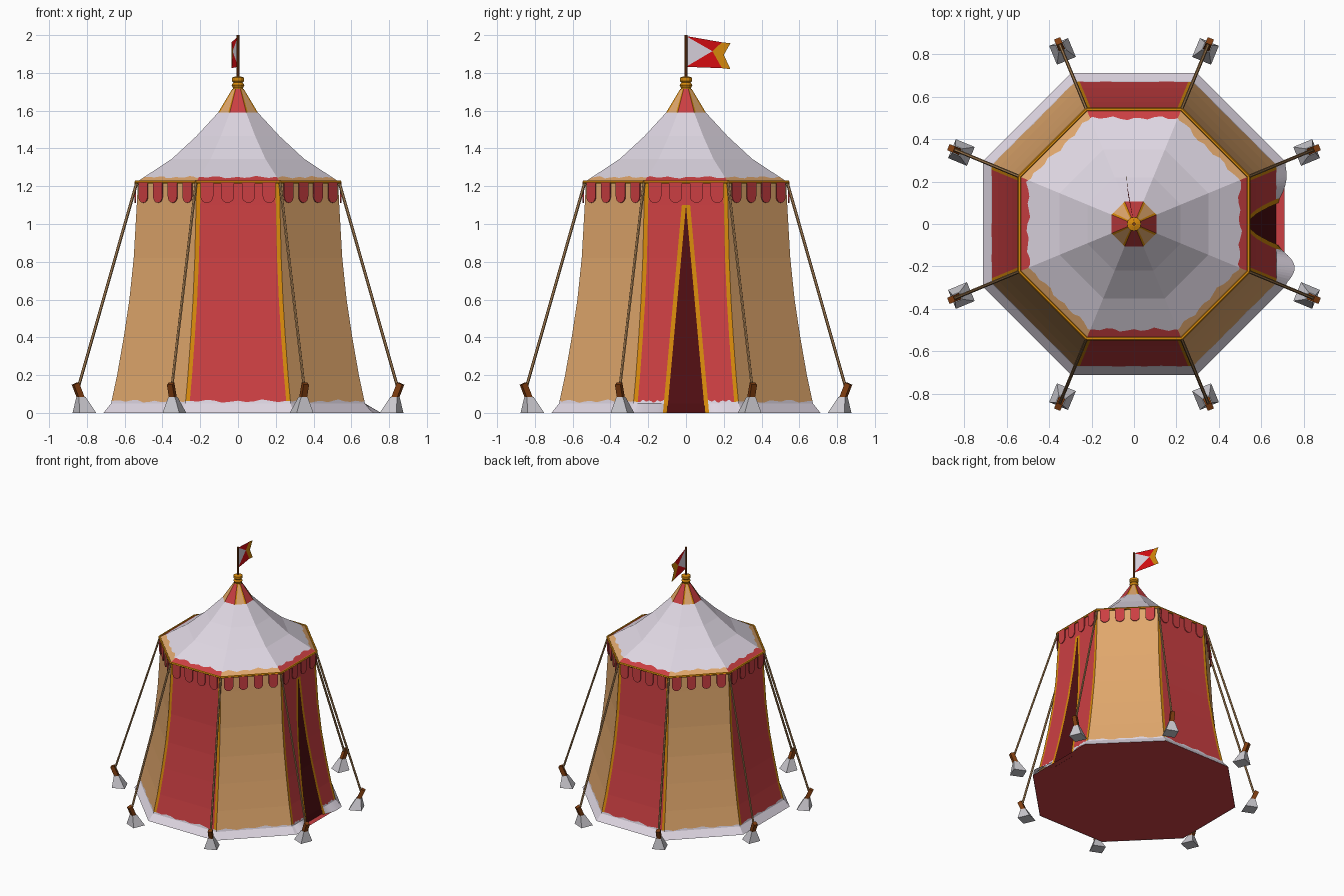
import bpy, bmesh, math
from mathutils import Vector, Matrix

if "Cube" in bpy.data.objects:
    bpy.data.objects.remove(bpy.data.objects["Cube"])

def srgb(r, g, b):
    return tuple(((c / 255 + 0.055) / 1.055) ** 2.4 if c > 10 else c / 3295 for c in (r, g, b)) + (1,)

COL = {'cloth_red': (203, 63, 66), 'cloth_tan': (224, 167, 108), 'cloth_white': (222, 214, 226),
       'gold': (215, 138, 12), 'flag_red': (218, 12, 18), 'dark_inside': (80, 14, 18),
       'wood': (130, 62, 16), 'rope': (176, 134, 88), 'stone': (204, 202, 208)}
MATS = {}
for n, c in COL.items():
    MATS[n] = bpy.data.materials.new(n)
    MATS[n].diffuse_color = srgb(*c)

def build(name, verts, faces, colours, weld=True, recalc=True):
    """Mesh object; colours is one name or one name per face."""
    if isinstance(colours, str):
        colours = [colours] * len(faces)
    used = sorted(set(colours))
    me = bpy.data.meshes.new(name)
    me.from_pydata([tuple(v) for v in verts], [], faces)
    for n in used:
        me.materials.append(MATS[n])
    for p, c in zip(me.polygons, colours):
        p.material_index = used.index(c)
    bm = bmesh.new()
    bm.from_mesh(me)
    if weld:
        bmesh.ops.remove_doubles(bm, verts=bm.verts, dist=1e-5)
    if recalc:
        bmesh.ops.recalc_face_normals(bm, faces=bm.faces)
    bm.to_mesh(me)
    bm.free()
    ob = bpy.data.objects.new(name, me)
    bpy.context.collection.objects.link(ob)
    return ob

def rod(name, p, q, r1, r2, n, colour, turn=0.0):
    """Tapered n-sided bar from p to q."""
    p, q = Vector(p), Vector(q)
    rot = (q - p).to_track_quat('Z', 'Y')
    vs = []
    for c, r in ((p, r1), (q, r2)):
        for i in range(n):
            a = 2 * math.pi * i / n + turn
            vs.append(c + rot @ Vector((r * math.cos(a), r * math.sin(a), 0)))
    fs = [(i, (i + 1) % n, n + (i + 1) % n, n + i) for i in range(n)]
    fs += [tuple(range(n))[::-1], tuple(range(n, 2 * n))]
    return build(name, vs, fs, colour)

T = math.tan(math.pi / 8)
WALL = [(.712, 0), (.672, .05), (.64, .2), (.605, .4), (.575, .6), (.552, .82), (.536, 1.1), (.53, 1.22)]
ROOF = [(.54, 1.22), (.35, 1.345), (.22, 1.465), (.105, 1.59), (.03, 1.715)]
TRIM, NCOL = .022, 14

def at(profile, t):
    i = min(int(t), len(profile) - 2)
    f = t - i
    return [a + (b - a) * f for a, b in zip(profile[i], profile[i + 1])]

def door(z):
    return max(0, .1 * (1 - z / 1.1))

def panel(k, profile, rows, wavy, amp, rule, side=0, trim=TRIM):
    """One of eight cloth panels; the wavy row is a painted border. side=+-1 makes a door flap."""
    vs, fs, cs = [], [], []
    rot = Matrix.Rotation(k * math.pi / 4, 3, 'Z')
    for j, t in enumerate(rows):
        for i in range(NCOL + 1):
            w = math.sin(i * 1.9 + k * 2.3) + .6 * math.sin(i * .8 + k) if j == wavy and 0 < i < NCOL else 0
            a, z = at(profile, t + amp * w)
            h = a * T
            y0 = -h if side == 0 else door(z)
            g = min(trim, (h - y0) * .3)
            f = (i - 1) / (NCOL - 2)
            y = y0 if i == 0 else h if i == NCOL else y0 + g + (h - y0 - 2 * g) * f
            if side and j == 0:   # flap hem swings outward
                v = i / NCOL
                a = .68 + .032 * v + (.06 if side < 0 else .02) * math.sin(math.pi * v)
            vs.append(rot @ Vector((a, y if side >= 0 else -y, z)))
    for j in range(len(rows) - 1):
        for i in range(NCOL):
            b = j * (NCOL + 1) + i
            q = (b, b + 1, b + NCOL + 2, b + NCOL + 1)
            fs.append(q if side >= 0 else q[::-1])
            cs.append(rule(k, i, j, side))
    return vs, fs, cs

def join(name, parts):
    vs, fs, cs = [], [], []
    for v, f, c in parts:
        o = len(vs)
        vs += v
        fs += [tuple(x + o for x in q) for q in f]
        cs += c
    return build(name, vs, fs, cs, weld=True, recalc=False)

def wall_rule(k, i, j, side):
    if side and i == 0 and j < 7:
        return 'gold'
    if j < 2:
        return 'cloth_white'
    if k % 2:
        return 'cloth_tan'
    if i == NCOL - 1 or (i == 0 and not side):
        return 'gold'
    return 'cloth_red'

def roof_rule(k, i, j, side):
    if 0 < j < 4:
        return 'cloth_white'
    if k % 2:
        return 'gold' if j >= 4 and i in (0, NCOL - 1) else 'cloth_tan'
    return 'cloth_red'

# Walls, with the door on the +x panel
wrows = [0, 1, 1.08, 2, 3, 4, 5, 6, 7]
parts = [panel(k, WALL, wrows, 2, .04, wall_rule) for k in range(1, 8)]
parts += [panel(0, WALL, wrows, 2, .04, wall_rule, s) for s in (1, -1)]
join('tent_walls', parts)

# Roof with coloured border and coloured peak
parts = [panel(k, ROOF, [0, .22, 1, 2, 3, 4], 1, .035, roof_rule, 0, .012) for k in range(8)]
join('tent_roof', parts)

# Dark doorway behind the flaps
vs = []
for a, z in WALL[:-1]:
    a = min(a, .675) - .007
    vs += [(a, -door(z) - .012, z), (a, door(z) + .012, z)]
build('doorway', vs, [(2 * i, 2 * i + 1, 2 * i + 3, 2 * i + 2) for i in range(len(WALL) - 2)],
      'dark_inside', recalc=False)

# Floor
R = 1 / math.cos(math.pi / 8)
corner = [Vector((R * math.cos((k + .5) * math.pi / 4), R * math.sin((k + .5) * math.pi / 4), 0)) for k in range(8)]
build('floor', [c * .71 + Vector((0, 0, .001)) for c in corner], [tuple(range(8))[::-1]], 'cloth_red', recalc=False)

# Scalloped valance under the eave
vs, fs = [], []
for k in range(8):
    rot = Matrix.Rotation(k * math.pi / 4, 3, 'Z')
    for c in (-.165, -.055, .055, .165):
        r = .034
        out = [(c - r, 1.22)] + [(c - r * math.cos(a), 1.146 - r * math.sin(a))
                                 for a in [math.pi * i / 8 for i in range(9)]] + [(c + r, 1.22)]
        n, o = len(out), len(vs)
        vs += [rot @ Vector((x, y, z)) for x in (.547, .541) for y, z in out]
        fs += [tuple(range(o, o + n)), tuple(range(o + n, o + 2 * n))[::-1]]
        fs += [(o + i, o + n + i, o + n + (i + 1) % n, o + (i + 1) % n) for i in range(n)]
build('valance', vs, fs, 'cloth_red', weld=False)

# Eave trim, guy ropes, stakes and stone weights
up = Vector((0, 0, 1))
for k in range(8):
    d = corner[k].normalized()
    rod('eave_trim', corner[k] * .54 + up * 1.222, corner[k - 1] * .54 + up * 1.222, .009, .009, 6, 'gold')
    rod('guy_rope', d * .58 + up * 1.22, d * .918 + up * .125, .008, .008, 6, 'rope')
    rod('stake', d * .888 + up * .05, d * .932 + up * .155, .022, .022, 4, 'wood', math.pi / 4)
    turn = math.atan2(d.y, d.x) + math.pi / 4
    foot, top = d * .88, d * .9 + up * .085
    vs = [c + Vector((r * math.cos(turn + i * math.pi / 2), r * math.sin(turn + i * math.pi / 2), 0))
          for c, r in ((foot, .068), (top, .026)) for i in range(4)]
    build('stone_weight', vs, [(3, 2, 1, 0), (4, 5, 6, 7)] +
          [(i, (i + 1) % 4, 4 + (i + 1) % 4, 4 + i) for i in range(4)], 'stone')

# Gold finial (turned rings) and flag pole
prof = [(.03, 1.695), (.026, 1.72), (.034, 1.735), (.025, 1.748), (.033, 1.757), (.033, 1.775), (.012, 1.782)]
N = 12
vs = [(r * math.cos(2 * math.pi * i / N), r * math.sin(2 * math.pi * i / N), z) for r, z in prof for i in range(N)]
fs = [(j * N + i, j * N + (i + 1) % N, (j + 1) * N + (i + 1) % N, (j + 1) * N + i)
      for j in range(len(prof) - 1) for i in range(N)]
fs += [tuple(range(N))[::-1], tuple(range(len(vs) - N, len(vs)))]
build('finial', vs, fs, 'gold')
rod('flag_pole', (0, 0, 1.7), (0, 0, 2), .008, .008, 8, 'wood')

# Swallow-tailed flag
pts = [(0, 1.995), (0, 1.832), (.14, 1.915), (.19, 1.962), (.235, 1.957), (.2, 1.895), (.235, 1.82), (.19, 1.825)]
build('flag', [(-.035 * math.sin(y / .235 * math.pi / 2), y, z) for y, z in pts],
      [(0, 1, 2), (0, 2, 3), (1, 7, 2), (2, 5, 4, 3), (2, 7, 6, 5)],
      ['cloth_white', 'flag_red', 'flag_red', 'gold', 'gold'])

for m in bpy.data.materials:
    if m.users and not m.is_grease_pencil:
        m.use_nodes = True
        m.node_tree.nodes["Principled BSDF"].inputs["Base Color"].default_value = m.diffuse_color
